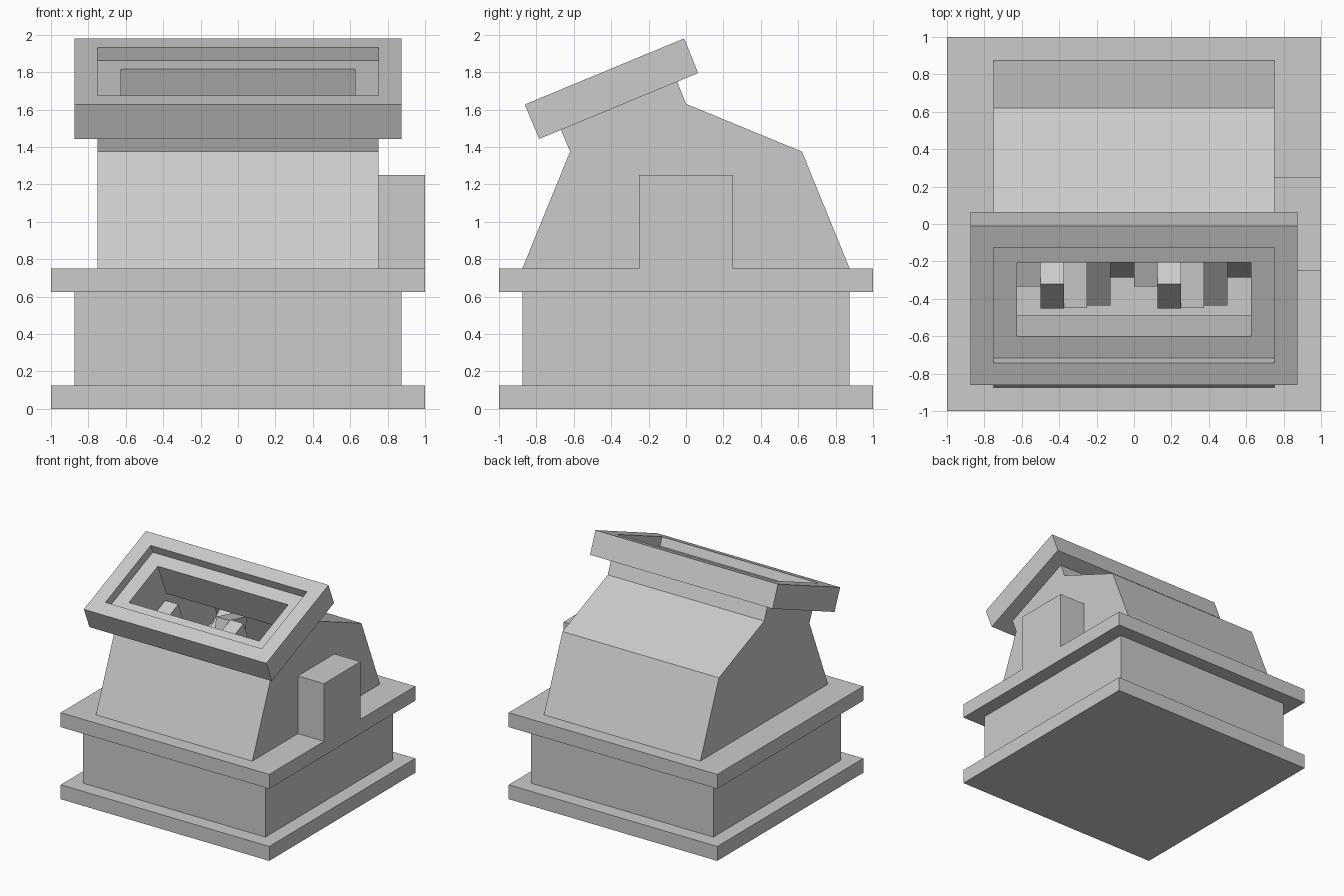
import bpy, bmesh
from math import radians

if "Cube" in bpy.data.objects:
    bpy.data.objects.remove(bpy.data.objects["Cube"])


def prism(name, profile, x0, x1):
    """Extrude a (y, z) profile along x."""
    bm = bmesh.new()
    face = bm.faces.new([bm.verts.new((x0, y, z)) for y, z in profile])
    ext = bmesh.ops.extrude_face_region(bm, geom=[face])
    verts = [v for v in ext["geom"] if isinstance(v, bmesh.types.BMVert)]
    bmesh.ops.translate(bm, verts=verts, vec=(x1 - x0, 0, 0))
    bmesh.ops.recalc_face_normals(bm, faces=bm.faces)
    mesh = bpy.data.meshes.new(name)
    bm.to_mesh(mesh)
    bm.free()
    ob = bpy.data.objects.new(name, mesh)
    bpy.context.collection.objects.link(ob)
    return ob


def box(name, x, y, z):
    return prism(name, [(y[0], z[0]), (y[1], z[0]), (y[1], z[1]), (y[0], z[1])], *x)


def cut(target, cutter):
    mod = target.modifiers.new("opening", "BOOLEAN")
    mod.operation = "DIFFERENCE"
    mod.solver = "EXACT"
    mod.object = cutter
    cutter.hide_render = True
    cutter.hide_viewport = True
    cutter.display_type = "WIRE"


# Stepped base
for name, r, z in (("foot_plate", 1, (0, 0.125)),
                   ("base_block", 0.875, (0.125, 0.625)),
                   ("deck_plate", 1, (0.625, 0.75))):
    box(name, (-r, r), (-r, r), z)

# Hollow housing with a tilted neck
housing = prism("housing", [(-0.875, 0.75), (-0.62, 1.375), (-0.716, 1.606),
                            (-0.092, 1.864), (0, 1.63), (0.62, 1.375), (0.875, 0.75)],
                -0.75, 0.75)
cut(housing, prism("housing_cavity", [(-0.76, 0.7), (-0.49, 1.385), (-0.642, 1.75),
                                      (-0.246, 1.914), (-0.09, 1.535), (0.53, 1.28),
                                      (0.76, 0.7)], -0.625, 0.625))

# Tilted rim around the neck
rim = prism("hopper_rim", [(-0.785, 1.443), (0.065, 1.795), (-0.01, 1.98), (-0.862, 1.627)],
            -0.875, 0.875)
cut(rim, prism("rim_opening", [(-0.62, 1.375), (0, 1.63), (-0.191, 2.092), (-0.811, 1.837)],
               -0.75, 0.75))

# Side connector box
box("side_connector", (0.75, 1), (-0.25, 0.25), (0.75, 1.25))

# Crushing roller: shaft with stepped, rotated teeth
AXIS = (0, -0.08, 1.1)
shaft = box("roller_shaft", (-0.625, 0.625), (-0.125, 0.125), (-0.125, 0.125))
shaft.location = AXIS
for i in range(10):
    x = -0.625 + i * 0.125
    tooth = box(f"roller_tooth_{i + 1}", (x, x + 0.125), (-0.125, 0.125), (-0.36, 0.36))
    tooth.location = AXIS
    tooth.rotation_euler.x = radians(22.5 + 36 * (i % 5))
